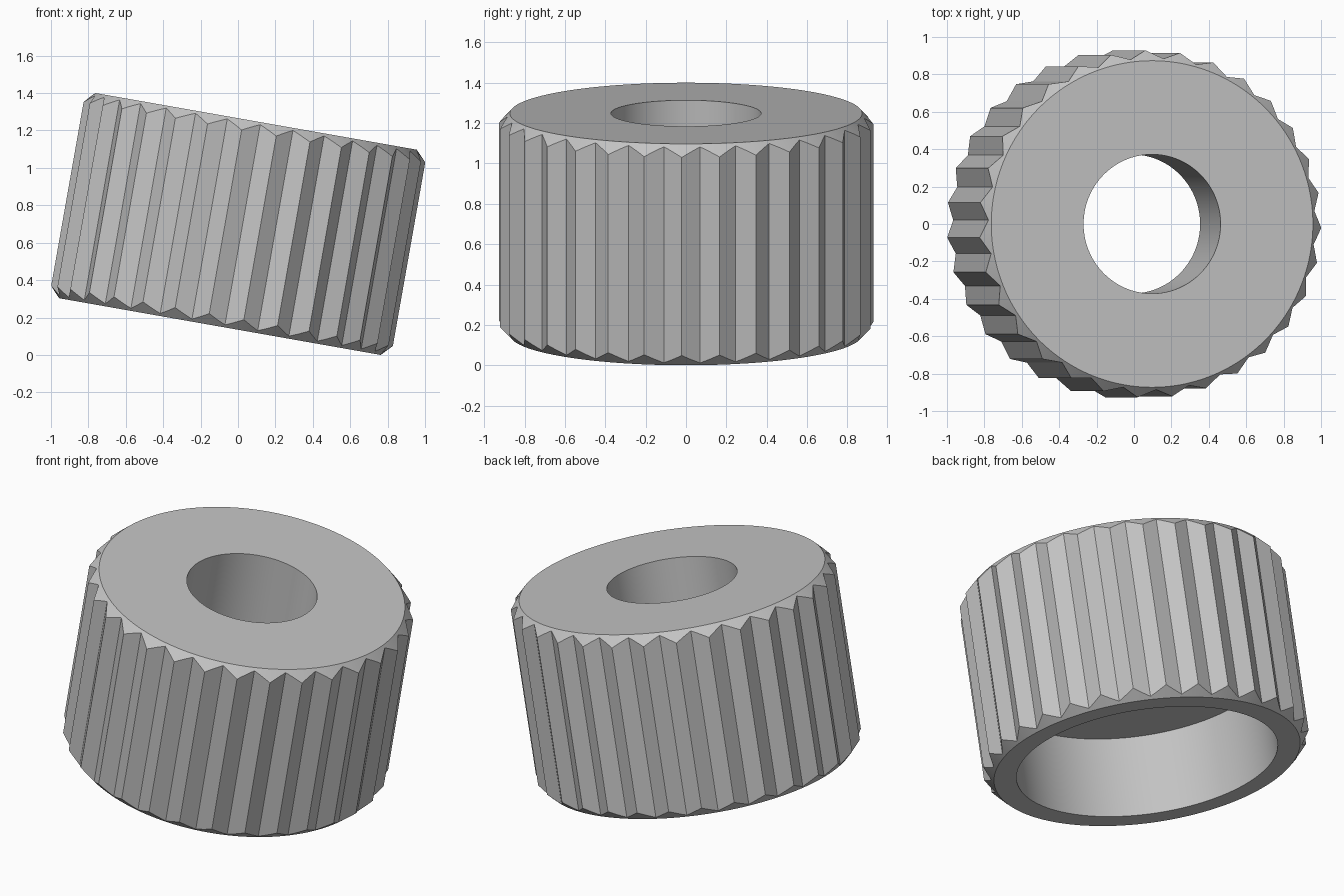
import bpy, bmesh, math
from mathutils import Vector

cube = bpy.data.objects.get("Cube")
if cube:
    bpy.data.objects.remove(cube, do_unlink=True)

TEETH, SUB = 31, 4                 # ridges, and samples along each flank
TIP, VALLEY, RIM = 0.929, 0.886, 0.873
HOLE, BORE = 0.372, 0.745
HALF, CEILING = 0.557, -0.075      # half height, counterbore ceiling
CHAMFER = 1.05                     # drop per unit of radius
TILT, PHASE = math.radians(10), math.radians(-1.3)

# Material
gray = bpy.data.materials.new("plain_gray")
gray.use_nodes = True
color = (0.55, 0.55, 0.55, 1)
gray.diffuse_color = color
gray.node_tree.nodes["Principled BSDF"].inputs["Base Color"].default_value = color


def polar(radius, angle):
    return Vector((radius * math.cos(angle), radius * math.sin(angle)))


# Ridged outline: straight flanks between tips and valleys
step = math.pi / TEETH
corners = [polar(VALLEY if i % 2 else TIP, PHASE + i * step) for i in range(2 * TEETH)]
outline = [a.lerp(b, s / SUB)
           for a, b in zip(corners, corners[1:] + corners[:1])
           for s in range(SUB)]

bm = bmesh.new()


def circle(radius, z):
    return [bm.verts.new((*(p.normalized() * radius), z)) for p in outline]


def ridged(side):
    return [bm.verts.new((*p, side * (HALF - (p.length - RIM) * CHAMFER))) for p in outline]


# Section from the top hole, around the outside and back through the counterbore
rings = [circle(HOLE, HALF), circle(RIM, HALF), ridged(1), ridged(-1),
         circle(RIM, -HALF), circle(BORE, -HALF),
         circle(BORE, CEILING), circle(HOLE, CEILING)]
for upper, lower in zip(rings, rings[1:] + rings[:1]):
    for i in range(len(outline)):
        j = (i + 1) % len(outline)
        bm.faces.new((upper[i], lower[i], lower[j], upper[j]))
bmesh.ops.recalc_face_normals(bm, faces=bm.faces)

mesh = bpy.data.meshes.new("knurled_collar")
bm.to_mesh(mesh)
bm.free()
mesh.materials.append(gray)
collar = bpy.data.objects.new("knurled_collar", mesh)
bpy.context.collection.objects.link(collar)

# Lean towards +x and rest on the ground
collar.rotation_euler.y = TILT
collar.location.z = HALF * math.cos(TILT) + RIM * math.sin(TILT)

bpy.ops.object.select_all(action="DESELECT")
collar.select_set(True)
bpy.context.view_layer.objects.active = collar
bpy.ops.object.shade_smooth_by_angle(angle=math.radians(25))
